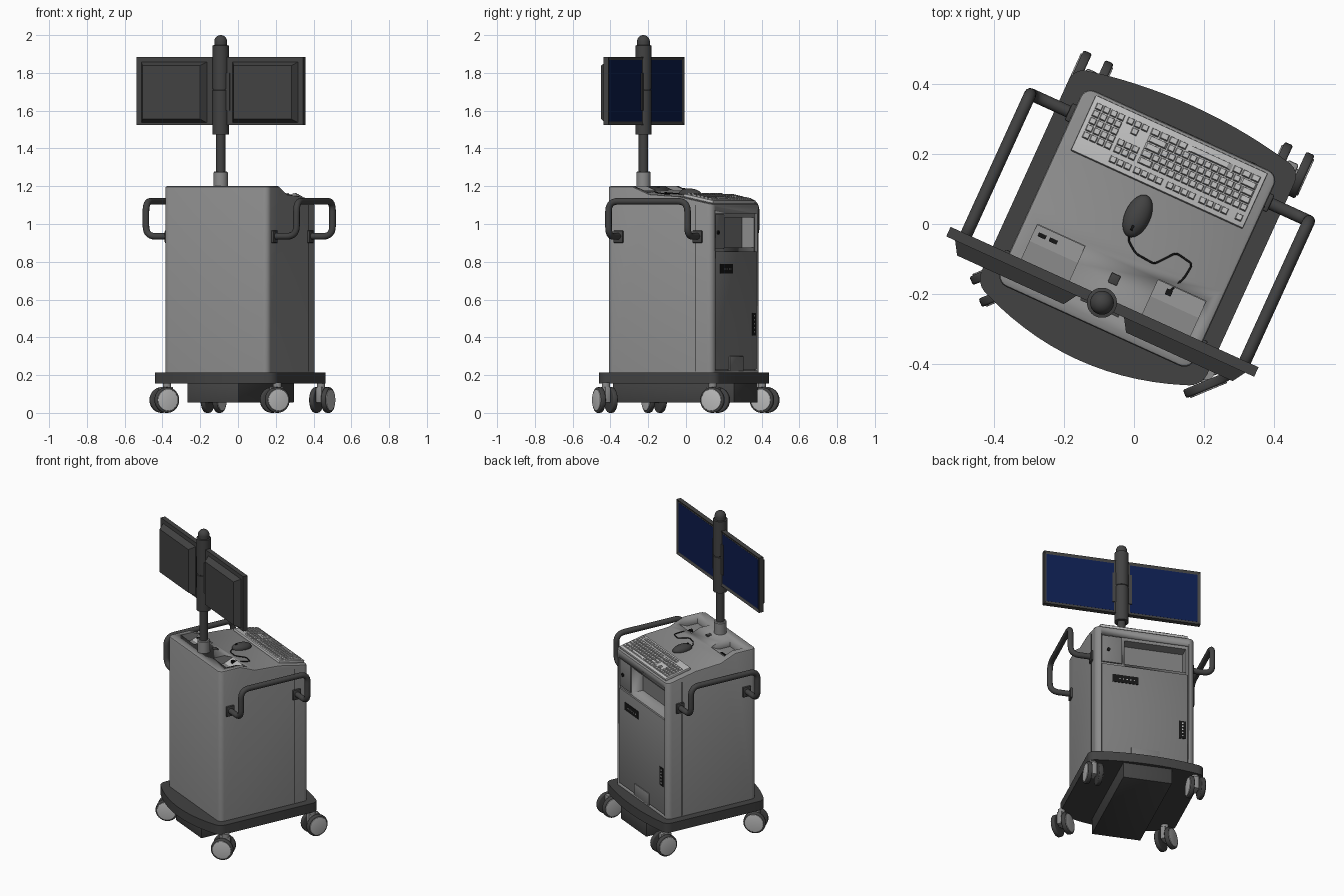
import bpy, bmesh, math
from mathutils import Matrix, Vector

if "Cube" in bpy.data.objects:
    bpy.data.objects.remove(bpy.data.objects["Cube"])

CX = 0.014                       # centre line of the cart, in its own frame
TURN = math.radians(-24.5)       # whole cart is turned about z


def material(name, r, g, b):
    m = bpy.data.materials.new(name)
    m.diffuse_color = (r, g, b, 1)
    m.use_nodes = True
    m.node_tree.nodes["Principled BSDF"].inputs["Base Color"].default_value = m.diffuse_color
    return m


GREY = material("body_grey", .26, .26, .26)
PANEL = material("panel_grey", .2, .2, .2)
DARK = material("dark_grey", .055, .055, .055)
BLACK = material("black", .008, .008, .008)
LIGHT = material("light_grey", .5, .5, .5)
BLUE = material("screen_blue", .004, .012, .075)


def add(name, bm, mat, smooth=True):
    bmesh.ops.recalc_face_normals(bm, faces=bm.faces)
    me = bpy.data.meshes.new(name)
    bm.to_mesh(me)
    bm.free()
    ob = bpy.data.objects.new(name, me)
    bpy.context.collection.objects.link(ob)
    me.materials.append(mat)
    if smooth:
        me.shade_smooth()
        me.set_sharp_from_angle(angle=math.radians(32))
    return ob


def bevel(bm, edges, off, seg=3):
    bmesh.ops.bevel(bm, geom=edges, offset=off, segments=seg, profile=.5, affect='EDGES')


def box(name, u0, u1, v0, v1, z0, z1, mat, bev=0, M=Matrix()):
    bm = bmesh.new()
    S = Matrix.Diagonal((u1 - u0, v1 - v0, z1 - z0, 1))
    T = Matrix.Translation(((u0 + u1) / 2, (v0 + v1) / 2, (z0 + z1) / 2))
    bmesh.ops.create_cube(bm, size=1, matrix=T @ S)
    if bev:
        bevel(bm, bm.edges[:], bev, 2)
    bm.transform(M)
    return add(name, bm, mat)


def cyl(name, r, h, mat, M, bev=0, n=32):
    bm = bmesh.new()
    bmesh.ops.create_cone(bm, cap_ends=True, segments=n, radius1=r, radius2=r, depth=h)
    if bev:
        bevel(bm, [e for e in bm.edges if abs(e.verts[0].co.z - e.verts[1].co.z) < 1e-5], bev)
    bm.transform(M)
    return add(name, bm, mat)


def prism(pts, d):
    bm = bmesh.new()
    f = bm.faces.new([bm.verts.new(p) for p in pts])
    ext = bmesh.ops.extrude_face_region(bm, geom=[f])
    bmesh.ops.translate(bm, vec=d, verts=[g for g in ext['geom'] if isinstance(g, bmesh.types.BMVert)])
    bmesh.ops.recalc_face_normals(bm, faces=bm.faces)
    return bm


def lathe(name, prof, loc, mat):
    bm = bmesh.new()
    vs = [bm.verts.new((r, 0, z)) for r, z in prof]
    es = [bm.edges.new(p) for p in zip(vs, vs[1:])]
    bmesh.ops.spin(bm, geom=vs + es, axis=(0, 0, 1), cent=(0, 0, 0), angle=math.tau, steps=36)
    bmesh.ops.remove_doubles(bm, verts=bm.verts, dist=1e-5)
    bm.transform(Matrix.Translation(loc))
    return add(name, bm, mat)


def tube(name, pts, r, rad, mat):
    pts = [Vector(p) for p in pts]
    out = [pts[0]]
    for a, b, c in zip(pts, pts[1:], pts[2:]):
        p, q = b + (a - b).normalized() * rad, b + (c - b).normalized() * rad
        out += [p * (1 - t)**2 + b * 2 * t * (1 - t) + q * t * t for t in [i / 7 for i in range(8)]]
    out.append(pts[-1])
    cu = bpy.data.curves.new(name, 'CURVE')
    cu.dimensions, cu.bevel_depth, cu.bevel_resolution, cu.use_fill_caps = '3D', r, 4, True
    sp = cu.splines.new('POLY')
    sp.points.add(len(out) - 1)
    for s, p in zip(sp.points, out):
        s.co = (*p, 1)
    ob = bpy.data.objects.new(name, cu)
    bpy.context.collection.objects.link(ob)
    cu.materials.append(mat)


def cut(ob, *dims):
    c = box("cutter", *dims, GREY)
    c.hide_render = c.hide_viewport = True
    m = ob.modifiers.new("cut", 'BOOLEAN')
    m.operation, m.object, m.solver = 'DIFFERENCE', c, 'EXACT'


# cabinet: side profile pushed across, corners rounded, openings cut
TOP = [(-.315, 1.2), (-.17, 1.2), (-.07, 1.158), (.10, 1.147), (.30, 1.105)]


def top_z(v):
    for (a, za), (b, zb) in zip(TOP, TOP[1:]):
        if v <= b:
            return za + (zb - za) * (v - a) / (b - a)


bm = prism([(CX - .305, v, z) for v, z in [(.3, .21), (-.315, .21)] + TOP], (.61, 0, 0))
bevel(bm, [e for e in bm.edges if abs(e.verts[0].co.z - e.verts[1].co.z) > .5], .032, 5)
bm.normal_update()
rim = [e for e in bm.edges if len(e.link_faces) == 2 and min(v.co.z for v in e.verts) > 1
       and max(f.normal.z for f in e.link_faces) > .8 and min(f.normal.z for f in e.link_faces) < .3]
bevel(bm, rim, .01, 2)
body = add("cabinet", bm, GREY)
cut(body, CX - .27, CX + .27, .285, .35, .225, 1.055)
cut(body, CX - .255, CX + .125, .2, .35, .875, 1.035)
for s in (-1, 1):
    u0, u1 = sorted((CX + s * .115, CX + s * .265))
    cut(body, u0, u1, -.245, -.115, 1.15, 1.3)
    # sloped port plate in each top tray, seam on each side
    bm = prism([(u0, -.168, 1.151), (u0, -.116, 1.151), (u0, -.116, 1.174)], (u1 - u0, 0, 0))
    add("port_plate", bm, LIGHT, False)
    box("side_seam", CX + s * .305 - .0015, CX + s * .305 + .0015, .198, .202, .22, 1.1, BLACK)
for u in (-.225, -.19):
    box("usb_port", u - .012, u + .012, -.146, -.134, 1.155, 1.17, BLACK)
box("top_button", CX - .014, CX + .014, -.182, -.152, 1.19, 1.202, DARK, .002)

# rear side: door, drawer, control strips
box("door", CX - .265, CX + .265, .27, .296, .23, .855, PANEL, .003)
box("lock_drawer", CX + .14, CX + .265, .27, .294, .87, 1.05, PANEL, .003)
box("open_bin_back", CX - .255, CX + .125, .195, .215, .875, 1.035, PANEL)
cyl("drawer_lock", .011, .01, BLACK, Matrix.Translation((CX + .225, .296, .955)) @ Matrix.Rotation(math.pi / 2, 4, 'X'))
box("control_strip", .055, .215, .29, .299, .737, .788, BLACK)
box("switch_strip", -.24, -.195, .29, .299, .41, .53, BLACK)
for i in range(5):
    box("indicator", .078 + i * .022, .085 + i * .022, .295, .301, .758, .765, LIGHT)
    box("switch", -.222, -.213, .295, .301, .425 + i * .021, .434 + i * .021, LIGHT)
box("cable_flap", -.075, .10, .29, .301, .222, .30, PANEL, .003)

# base plate with bowed ends, battery box below
arc = [-1 + i / 8 for i in range(17)]
out = [(CX + .355 * t, -.34 - .08 * (1 - t * t), .155) for t in arc]
out += [(CX - .355 * t, .335 + .042 * (1 - t * t), .155) for t in arc]
bm = prism(out, (0, 0, .06))
bevel(bm, [e for e in bm.edges if abs(e.verts[0].co.z - e.verts[1].co.z) > .01
           and abs(e.verts[0].co.x - CX) > .35], .035, 4)
add("base_plate", bm, DARK)
box("battery_box", CX - .15, CX + .15, -.35, .355, .055, .16, DARK, .003)


# twin-wheel casters; a is the rolling direction
def caster(u, v, a):
    M = Matrix.Translation((u, v, .068)) @ Matrix.Rotation(math.radians(a), 4, 'Z')
    A = Matrix.Rotation(math.pi / 2, 4, 'X')
    for s in (-1, 1):
        cyl("caster_tyre", .068, .026, DARK, M @ Matrix.Translation((0, s * .034, 0)) @ A, .006)
        cyl("caster_hub", .057, .006, LIGHT, M @ Matrix.Translation((0, s * .048, 0)) @ A, .002)
    cyl("caster_axle", .012, .08, GREY, M @ A, n=16)
    box("caster_fork", -.045, .025, -.017, .017, -.015, .07, GREY, .006, M)
    cyl("caster_stem", .022, .03, GREY, M @ Matrix.Translation((-.015, 0, .078)))


for u, v, a in ((-.29, .325, 90), (.342, .325, 90), (-.285, -.315, 227), (.355, -.31, 227)):
    caster(u, v, a)

# side handles with mounts
for s in (-1, 1):
    path = [(.30, -.245, .935), (.438, -.245, .935), (.438, -.245, 1.12),
            (.438, .215, 1.12), (.438, .215, .935), (.30, .215, .935)]
    tube("side_handle", [(CX + s * u, v, z) for u, v, z in path], .0175, .055, DARK)
    for v in (-.245, .215):
        u0, u1 = sorted((CX + s * .30, CX + s * .318))
        box("handle_mount", u0, u1, v - .027, v + .027, .9, .965, DARK, .004)

# mast: collar, pole, sliding column with domed cap
P = (.01, -.243, 0)
lathe("mast_collar", [(0, 1.19), (.038, 1.19), (.038, 1.272), (.034, 1.277), (0, 1.277)], P, GREY)
lathe("mast_pole", [(0, 1.25), (.025, 1.25), (.025, 1.5), (0, 1.5)], P, DARK)
col = [(0, 1.475), (.043, 1.475), (.043, 1.708), (.04, 1.71), (.04, 1.714), (.043, 1.716), (.043, 1.945), (.034, 1.947), (.034, 1.963)]
col += [(.034 * math.cos(t), 1.966 + .034 * math.sin(t)) for t in [i * math.pi / 16 for i in range(8)]] + [(0, 2.0)]
lathe("mast_column", col, P, DARK)

# two monitors, screens towards the keyboard
for s in (-1, 1):
    uc = .01 + s * .2575
    bm = bmesh.new()
    bmesh.ops.create_cube(bm, size=1, matrix=Matrix.Translation((uc, -.24, 1.705)) @ Matrix.Diagonal((.453, .03, .36, 1)))
    bm.normal_update()
    face = max(bm.faces, key=lambda f: f.normal.y)
    bmesh.ops.inset_individual(bm, faces=[face], thickness=.018)
    bmesh.ops.translate(bm, vec=(0, -.006, 0), verts=face.verts)
    add("monitor_frame", bm, DARK, False)
    box("screen", uc - .2085, uc + .2085, -.234, -.2302, 1.543, 1.867, BLUE)
    # tapered housing on the monitor's back
    bm = bmesh.new()
    bmesh.ops.create_cone(bm, cap_ends=True, segments=4, radius1=.5**.5, radius2=.5**.5 * .87, depth=1,
                          matrix=Matrix.Rotation(math.pi / 4, 4, 'Z'))
    bm.transform(Matrix.Translation((uc + s * .008, -.272, 1.697)) @ Matrix.Rotation(math.pi / 2, 4, 'X')
                 @ Matrix.Diagonal((.385, .325, .04, 1)))
    add("monitor_back", bm, DARK, False)
    u0, u1 = sorted((.01 + s * .02, .01 + s * .06))
    box("monitor_bracket", u0, u1, -.262, -.225, 1.6, 1.8, DARK)

# keyboard, facing the user at the rear
tilt = math.atan2(-.042, .2)
K = Matrix.Translation((.018, .203, top_z(.203) + .009)) @ Matrix.Rotation(tilt, 4, 'X') @ Matrix.Rotation(math.pi, 4, 'Z')
box("keyboard_base", -.27, .27, -.088, .088, -.008, .008, LIGHT, .003, K)
U = .0229
rows = [[1] * 13 + [2], [1.5] + [1] * 12 + [1.5], [1.75] + [1] * 11 + [2.25],
        [2.25] + [1] * 10 + [2.75], [1.25] * 3 + [6.25] + [1.25] * 4]
nav = [(15.3, 16.3, 17.3), (15.3, 16.3, 17.3), (), (16.3,), (15.3, 16.3, 17.3)]
keys = [(x, -1.4, 1) for x in (0, 2, 3, 4, 5, 6.5, 7.5, 8.5, 9.5, 11, 12, 13, 14, 15.3, 16.3, 17.3)]
for r, row in enumerate(rows):
    x = 0
    for w in row:
        keys.append((x, r, w))
        x += w
    keys += [(x, r, 1) for x in nav[r]]
    keys += [(18.6 + i, r, 1) for i in range(4)]
bm = bmesh.new()
for x, r, w in keys:
    px, py = (x + w / 2 - 11.3) * U, .032 - r * U
    bmesh.ops.create_cone(bm, cap_ends=True, segments=4, radius1=.5**.5, radius2=.5**.5 * .78, depth=1,
                          matrix=K @ Matrix.Translation((px, py, .0115)) @ Matrix.Diagonal((w * U - .003, U - .003, .009, 1))
                          @ Matrix.Rotation(math.pi / 4, 4, 'Z'))
add("keyboard_keys", bm, LIGHT, False)

# mouse and its cable
bm = bmesh.new()
bmesh.ops.create_uvsphere(bm, u_segments=28, v_segments=16, radius=1)
for v in bm.verts:
    v.co.z = max(v.co.z, -.15)
bm.transform(Matrix.Translation((0, .025, top_z(.025) + .006)) @ Matrix.Rotation(-.065, 4, 'X') @ Matrix.Diagonal((.037, .065, .03, 1)))
add("mouse", bm, DARK)
cyl("mouse_wheel", .008, .007, BLACK, Matrix.Translation((0, -.012, top_z(0) + .029)) @ Matrix.Rotation(math.pi / 2, 4, 'Y'), n=16)
cable = [(0, -.03), (.005, -.05), (.04, -.075), (.1, -.08), (.144, -.025), (.2, -.035), (.195, -.08), (.172, -.135)]
tube("mouse_cable", [(u, v, min(top_z(v), 1.17) + .004) for u, v in cable], .0028, .012, BLACK)
box("cable_plug", .163, .181, -.146, -.128, 1.158, 1.178, BLACK)

# turn the whole cart
for ob in bpy.data.objects:
    ob.matrix_world = Matrix.Rotation(TURN, 4, 'Z')
